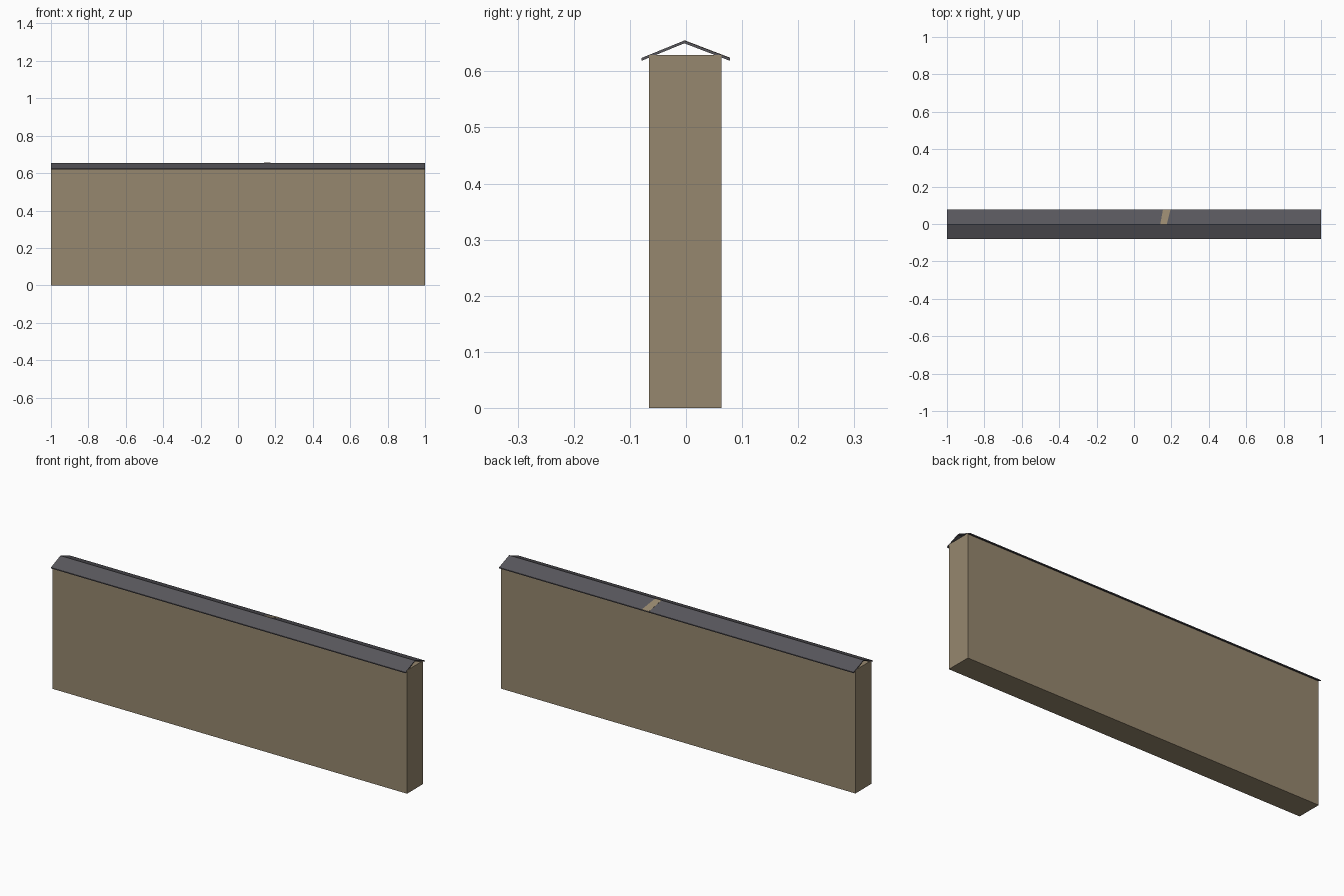
import bpy, bmesh

old = bpy.data.objects.get("Cube")
if old:
    bpy.data.objects.remove(old, do_unlink=True)


def material(name, rgb):
    m = bpy.data.materials.new(name)
    m.use_nodes = True
    m.diffuse_color = (*rgb, 1)
    m.node_tree.nodes["Principled BSDF"].inputs["Base Color"].default_value = (*rgb, 1)
    return m


def extrude_part(name, points, offset, mat):
    """Flat polygon pushed along an offset into a closed solid."""
    bm = bmesh.new()
    face = bm.faces.new([bm.verts.new(p) for p in points])
    geom = bmesh.ops.extrude_face_region(bm, geom=[face], use_keep_orig=True)["geom"]
    moved = [g for g in geom if isinstance(g, bmesh.types.BMVert)]
    bmesh.ops.translate(bm, verts=moved, vec=offset)
    bmesh.ops.recalc_face_normals(bm, faces=bm.faces)
    mesh = bpy.data.meshes.new(name)
    bm.to_mesh(mesh)
    bm.free()
    mesh.materials.append(mat)
    obj = bpy.data.objects.new(name, mesh)
    bpy.context.collection.objects.link(obj)
    return obj


tan = material("tan plaster", (0.305, 0.242, 0.156))
slate = material("dark slate", (0.098, 0.095, 0.107))

# Wall block
front, back, top = -0.066, 0.063, 0.629
extrude_part("wall", [(-1, front, 0), (-1, back, 0), (-1, back, top), (-1, front, top)],
             (2, 0, 0), tan)

# Thin folded coping, open at both ends
ridge_y, ridge_z, eave_z, thick = -0.003, 0.655, 0.624, 0.005
profile = [(-0.079, eave_z), (ridge_y, ridge_z), (0.078, eave_z)]
outline = profile + [(y, z - thick) for y, z in reversed(profile)]
extrude_part("roof_coping", [(-1, y, z) for y, z in outline], (2, 0, 0), slate)

# Slanted tan strip on the back slope
extrude_part("roof_strip", [(0.14, ridge_y, ridge_z), (0.175, ridge_y, ridge_z),
                            (0.195, 0.078, eave_z), (0.155, 0.078, eave_z)],
             (0, 0, 0.0006), tan)
